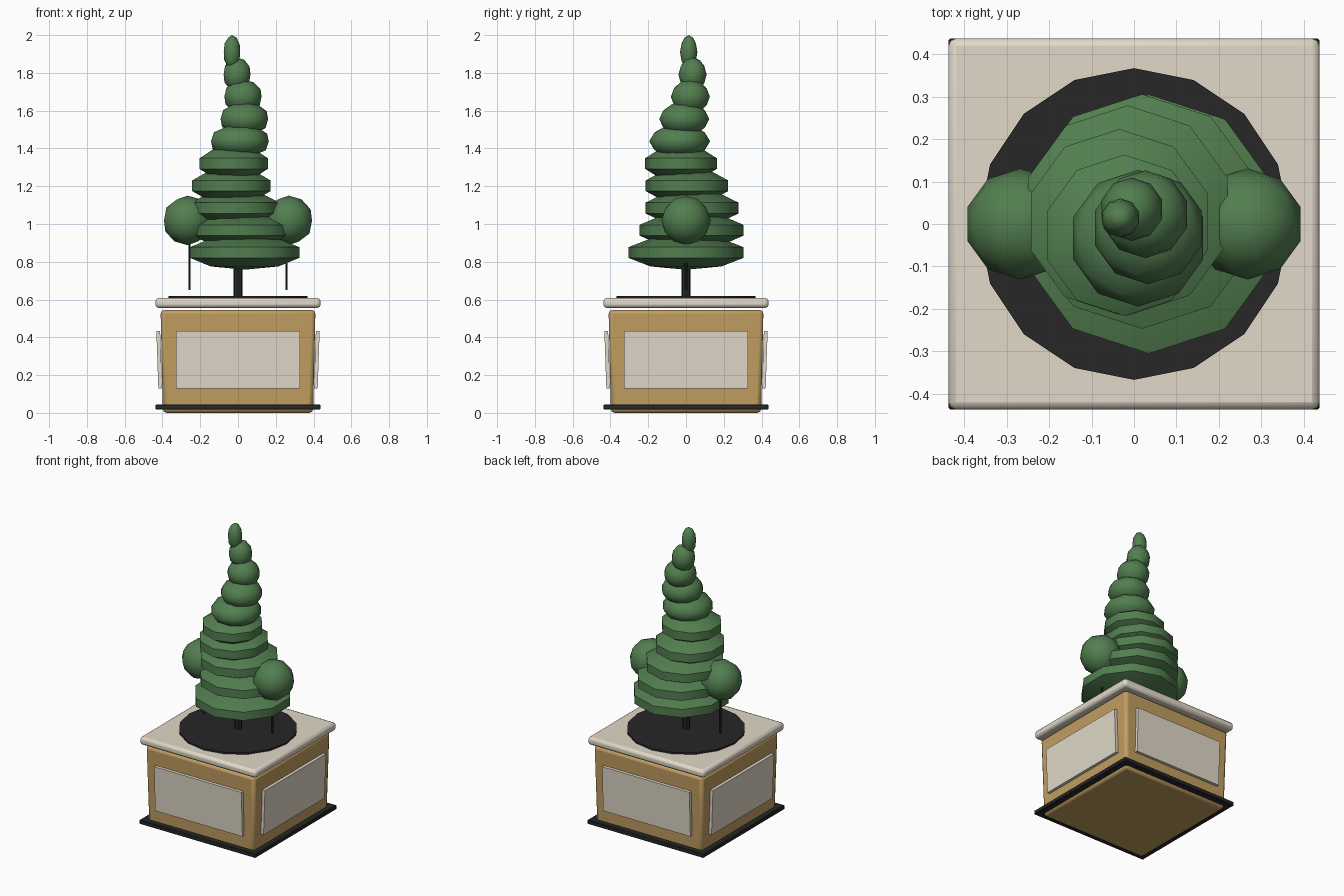
import bpy, math

if "Cube" in bpy.data.objects:
    bpy.data.objects.remove(bpy.data.objects["Cube"])

def material(name, rgb):
    m = bpy.data.materials.new(name)
    m.diffuse_color = (*rgb, 1)
    m.use_nodes = True
    m.node_tree.nodes["Principled BSDF"].inputs["Base Color"].default_value = m.diffuse_color
    return m

GOLD = material("gold", (0.53, 0.34, 0.12))
CREAM = material("cream", (0.75, 0.69, 0.58))
BLACK = material("black", (0.02, 0.02, 0.022))
GREEN = material("green", (0.085, 0.21, 0.08))

def finish(name, mat, smooth=30):
    o = bpy.context.object
    o.name = name
    o.data.materials.append(mat)
    bpy.ops.object.transform_apply(location=False, rotation=False, scale=True)
    if smooth:
        bpy.ops.object.shade_smooth_by_angle(angle=math.radians(smooth))
    return o

def box(name, mat, size, loc, bevel=0.0, segments=2, rot=(0, 0, 0)):
    bpy.ops.mesh.primitive_cube_add(size=1, location=loc, rotation=rot)
    bpy.context.object.scale = size
    o = finish(name, mat)
    if bevel:
        b = o.modifiers.new("bevel", 'BEVEL')
        b.width, b.segments = bevel, segments
    return o

def rod(name, mat, r, z0, z1, x=0, sides=8):
    bpy.ops.mesh.primitive_cylinder_add(vertices=sides, radius=r, depth=z1 - z0,
                                        location=(x, 0, (z0 + z1) / 2))
    return finish(name, mat)

# planter box, slightly wider at the top
planter = box("planter_box", GOLD, (0.82, 0.82, 0.545), (0, 0, 0.2725), 0.02)
for v in planter.data.vertices:
    if v.co.z < 0:
        v.co.x *= 0.97
        v.co.y *= 0.97

# base plate and rim
box("base_plate", BLACK, (0.874, 0.874, 0.028), (0, 0, 0.031), 0.004, 1)
box("planter_rim", CREAM, (0.874, 0.874, 0.053), (0, 0, 0.582), 0.018)

# four side panels, leaning out with the box walls
for i in range(4):
    a = i * math.pi / 2
    box(f"side_panel_{i + 1}", CREAM, (0.656, 0.02, 0.304),
        (0.417 * math.sin(a), -0.417 * math.cos(a), 0.282),
        rot=(math.radians(2), 0, a))

# soil, trunk and ball supports
rod("soil", BLACK, 0.367, 0.59, 0.62, sides=16)
rod("trunk", BLACK, 0.025, 0.60, 0.88)
for side, x in (("left", -0.257), ("right", 0.257)):
    rod(f"{side}_ball_stem", BLACK, 0.007, 0.65, 0.95, x, 6)
    bpy.ops.mesh.primitive_ico_sphere_add(subdivisions=2, radius=0.131,
                                          location=(x * 1.04, 0, 1.019))
    finish(f"{side}_foliage_ball", GREEN, 40)

# spiralling foliage tiers: flattened spheres shrinking upwards
for i in range(10):
    r = 0.305 - 0.0288 * i
    loc = (0.035 * math.cos(i), 0.035 * math.sin(i), 0.849 + 0.1178 * i)
    if i < 5:
        bpy.ops.mesh.primitive_uv_sphere_add(segments=10, ring_count=5, location=loc)
        r /= math.cos(math.pi / 10)
    else:
        bpy.ops.mesh.primitive_ico_sphere_add(subdivisions=2, location=loc)
    bpy.context.object.scale = (r, r, 0.091)
    finish(f"foliage_tier_{i + 1}", GREEN, 40)
